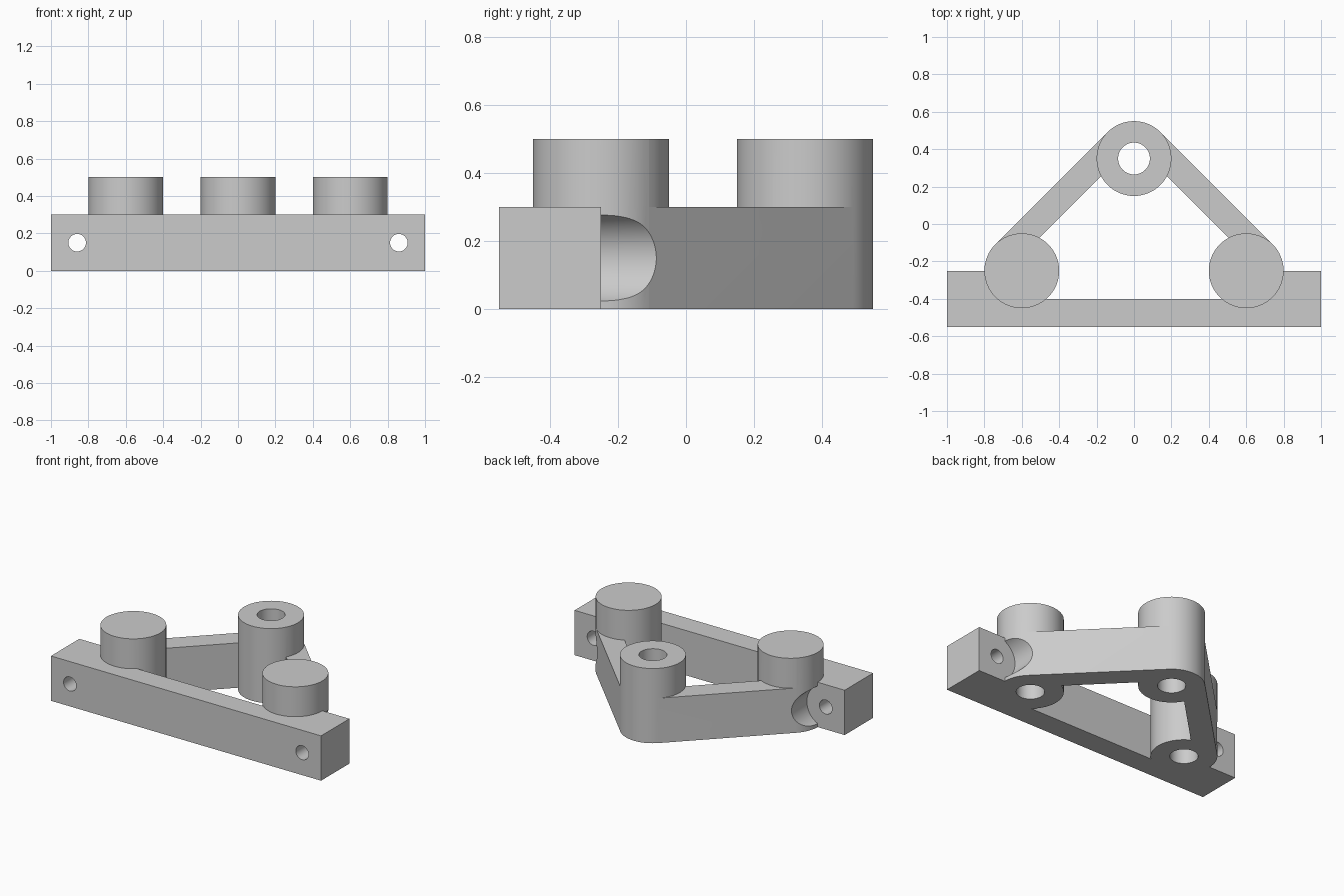
import bpy, bmesh, math
from mathutils import Vector

if "Cube" in bpy.data.objects:
    bpy.data.objects.remove(bpy.data.objects["Cube"], do_unlink=True)

BAR_H, BOSS_H = 0.3, 0.5
BOSS_R, BORE_R = 0.2, 0.085
BOSSES = [Vector((-0.6, -0.25)), Vector((0.6, -0.25)), Vector((0, 0.35))]

grey = bpy.data.materials.new("plain grey")
grey.use_nodes = True
grey.diffuse_color = (0.6, 0.6, 0.6, 1)
grey.node_tree.nodes["Principled BSDF"].inputs["Base Color"].default_value = (0.6, 0.6, 0.6, 1)


def circle(cx, cy, r, n=64):
    return [(cx + r * math.cos(math.tau * i / n), cy + r * math.sin(math.tau * i / n)) for i in range(n)]


def prism(name, outline, lo, hi, along_y=False):
    """Extrude a closed outline along z, or an x-z outline along y."""
    bm = bmesh.new()
    place = (lambda u, v: (u, lo, v)) if along_y else (lambda u, v: (u, v, lo))
    face = bm.faces.new([bm.verts.new(place(u, v)) for u, v in outline])
    new = bmesh.ops.extrude_face_region(bm, geom=[face])["geom"]
    shift = Vector((0, hi - lo, 0)) if along_y else Vector((0, 0, hi - lo))
    bmesh.ops.translate(bm, vec=shift, verts=[g for g in new if isinstance(g, bmesh.types.BMVert)])
    bmesh.ops.recalc_face_normals(bm, faces=bm.faces)
    mesh = bpy.data.meshes.new(name)
    bm.to_mesh(mesh)
    bm.free()
    mesh.materials.append(grey)
    ob = bpy.data.objects.new(name, mesh)
    bpy.context.collection.objects.link(ob)
    return ob


def combine(target, other, operation):
    """Apply a boolean and discard the second solid."""
    other.hide_render = True
    mod = target.modifiers.new("boolean", 'BOOLEAN')
    mod.operation, mod.solver, mod.object = operation, 'EXACT', other
    bpy.ops.object.select_all(action='DESELECT')
    target.select_set(True)
    bpy.context.view_layer.objects.active = target
    bpy.ops.object.modifier_apply(modifier=mod.name)
    bpy.data.objects.remove(other, do_unlink=True)


# Front bar with deeper mounting ends
half = [(1, -0.55), (1, -0.25), (0.6, -0.25), (0.6, -0.4)]
bracket = prism("triangular_bracket", half + [(-x, y) for x, y in reversed(half)], 0, BAR_H)

# Slanted arms, flush with the outer tangents of the bosses
rear = BOSSES[2]
for side, foot in zip((-1, 1), BOSSES):
    out = Vector((side, 1)).normalized()
    inner = BOSS_R - 0.1 * math.sqrt(2)
    arm = prism("arm", [foot + out * inner, foot + out * BOSS_R,
                        rear + out * BOSS_R, rear + out * inner], 0, BAR_H)
    combine(bracket, arm, 'UNION')

# Round bosses
for c in BOSSES:
    combine(bracket, prism("boss", circle(c.x, c.y, BOSS_R), 0, BOSS_H), 'UNION')

# Vertical bores
for c in BOSSES:
    combine(bracket, prism("bore_cutter", circle(c.x, c.y, BORE_R), -0.1, 0.6), 'DIFFERENCE')

# Horizontal screw holes with clearance pockets behind the bar ends
for side in (-1, 1):
    x = side * 0.86
    combine(bracket, prism("pocket_cutter", circle(x, 0.15, 0.14), -0.25, 0.2, True), 'DIFFERENCE')
    combine(bracket, prism("screw_cutter", circle(x, 0.15, 0.047, 48), -0.7, 0.1, True), 'DIFFERENCE')

bracket.select_set(True)
bpy.context.view_layer.objects.active = bracket
bpy.ops.object.shade_smooth_by_angle(angle=math.radians(30))
